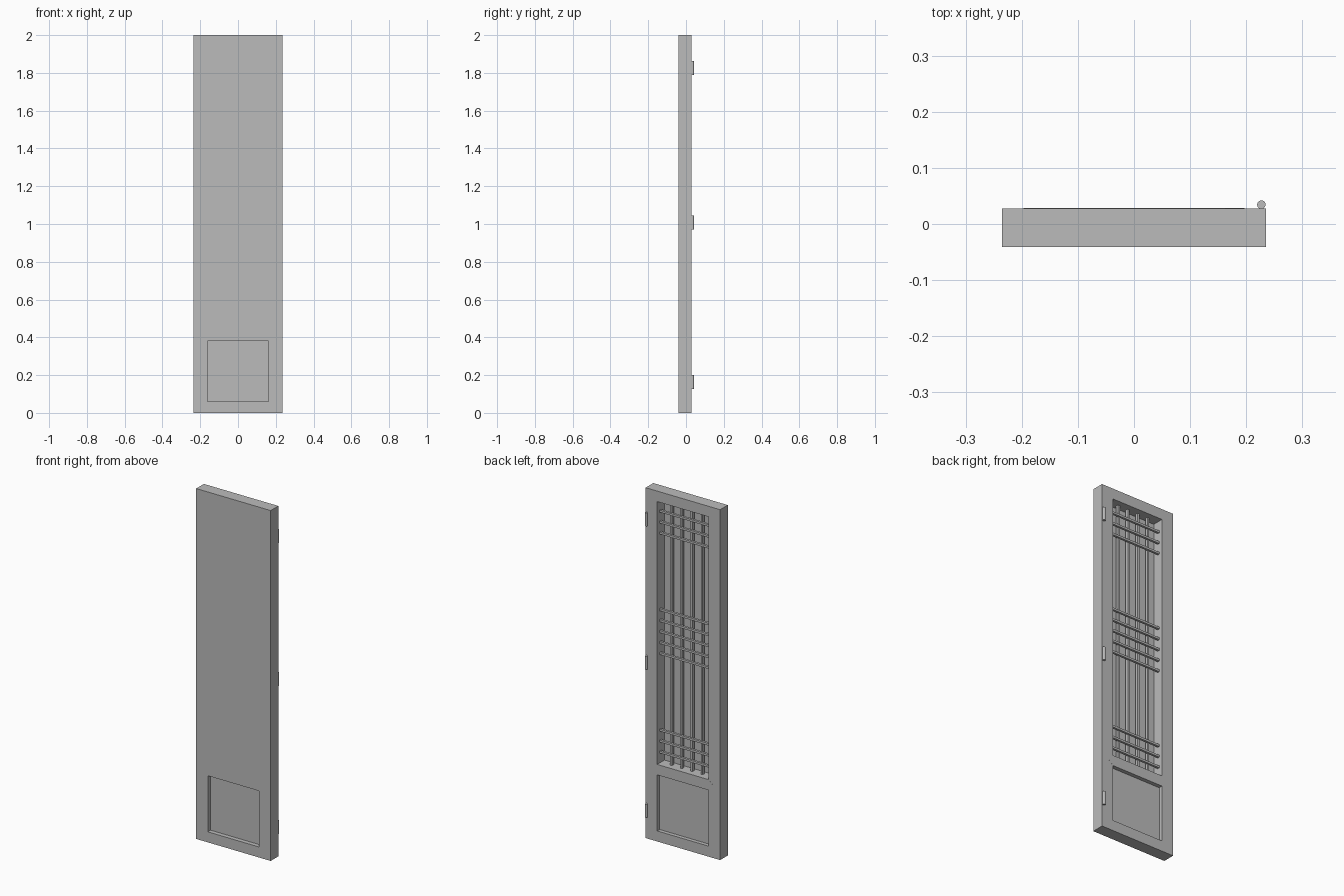
import bpy, bmesh
from mathutils import Vector

cube = bpy.data.objects.get("Cube")
if cube:
    bpy.data.objects.remove(cube, do_unlink=True)

grey = bpy.data.materials.new("plain grey")
grey.use_nodes = True
grey.diffuse_color = (0.5, 0.5, 0.5, 1)
grey.node_tree.nodes["Principled BSDF"].inputs["Base Color"].default_value = (0.5, 0.5, 0.5, 1)

FRONT, BACK = -0.041, 0.028
HALF_W, OPEN_W = 0.235, 0.162
RAIL_LOW, RAIL_HIGH, BORDER, TOP = 0.38, 0.44, 0.06, 2.0


def finish(name, bm):
    bmesh.ops.recalc_face_normals(bm, faces=bm.faces)
    mesh = bpy.data.meshes.new(name)
    bm.to_mesh(mesh)
    bm.free()
    mesh.materials.append(grey)
    obj = bpy.data.objects.new(name, mesh)
    bpy.context.collection.objects.link(obj)
    return obj


def box(name, x, y, z):
    """Box from (min, max) pairs."""
    bm = bmesh.new()
    bmesh.ops.create_cube(bm, size=1)
    for v in bm.verts:
        v.co = Vector([(lo + hi) / 2 + c * (hi - lo) for c, (lo, hi) in zip(v.co, (x, y, z))])
    return finish(name, bm)


def cut(target, y, z):
    """Sink a rectangular recess into the target."""
    cutter = box("recess_cutter", (-OPEN_W, OPEN_W), y, z)
    cutter.hide_render = True
    mod = target.modifiers.new("recess", 'BOOLEAN')
    mod.operation = 'DIFFERENCE'
    mod.solver = 'EXACT'
    mod.object = cutter
    bpy.context.view_layer.objects.active = target
    bpy.ops.object.modifier_apply(modifier=mod.name)
    bpy.data.objects.remove(cutter, do_unlink=True)


# Door leaf: lattice opening at the back, sunk lower panel on both faces
leaf = box("door_leaf", (-HALF_W, HALF_W), (FRONT, BACK), (0, TOP))
cut(leaf, (FRONT + 0.004, BACK + 0.1), (RAIL_HIGH, TOP - BORDER))
cut(leaf, (0.006, BACK + 0.1), (BORDER, RAIL_LOW))
cut(leaf, (FRONT - 0.1, -0.016), (BORDER, RAIL_LOW))

# Middle rail with pointed ends let into the stiles
mid = (RAIL_LOW + RAIL_HIGH) / 2
tip = OPEN_W + 0.035
profile = [(-tip, mid), (-OPEN_W, RAIL_LOW), (OPEN_W, RAIL_LOW),
           (tip, mid), (OPEN_W, RAIL_HIGH), (-OPEN_W, RAIL_HIGH)]
bm = bmesh.new()
face = bm.faces.new([bm.verts.new((x, BACK - 0.01, z)) for x, z in profile])
ext = bmesh.ops.extrude_face_region(bm, geom=[face])
bmesh.ops.translate(bm, vec=(0, 0.0105, 0),
                    verts=[g for g in ext["geom"] if isinstance(g, bmesh.types.BMVert)])
finish("middle_rail", bm)

# Upright lattice bars
BAR = 0.006
pitch = 2 * OPEN_W / 5
for i in range(4):
    x = (i - 1.5) * pitch
    box(f"upright_bar_{i + 1}", (x - BAR, x + BAR), (-0.02, -0.003), (RAIL_HIGH, TOP - BORDER))

# Cross bars: three low, five in the middle, three high
centre = (RAIL_HIGH + TOP - BORDER) / 2
step = (TOP - BORDER - RAIL_HIGH) / 24
for i in [-11, -10, -9, -2, -1, 0, 1, 2, 9, 10, 11]:
    z = centre + i * step
    box(f"cross_bar_{i + 12}", (-OPEN_W, OPEN_W), (-0.006, 0.007), (z - BAR, z + BAR))

# Hinge barrels
for name, z in (("lower", 0.163), ("middle", 1.008), ("upper", 1.825)):
    bpy.ops.mesh.primitive_cylinder_add(vertices=24, radius=0.0075, depth=0.075,
                                        location=(0.227, 0.0345, z))
    hinge = bpy.context.object
    hinge.name = f"{name}_hinge"
    hinge.data.materials.append(grey)
    bpy.ops.object.shade_smooth_by_angle()
